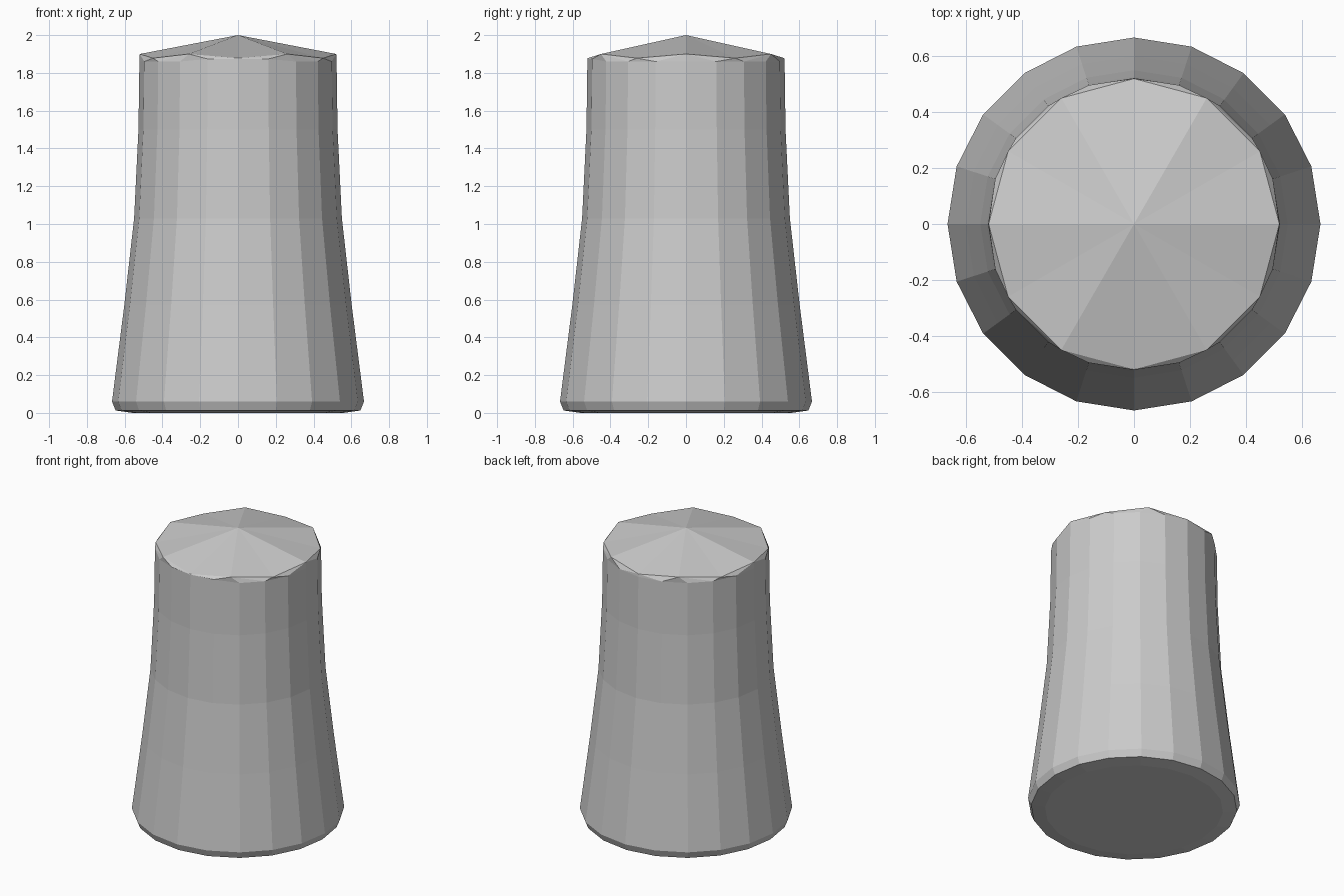
import bpy, bmesh
from math import cos, sin, pi

if "Cube" in bpy.data.objects:
    bpy.data.objects.remove(bpy.data.objects["Cube"])

SIDES = 20
# flared profile: radius, height
PROFILE = [(0.56, 0.0), (0.648, 0.013), (0.667, 0.06), (0.602, 0.57),
           (0.55, 1.03), (0.527, 1.5), (0.522, 1.86)]

bm = bmesh.new()


def ring(n, r, height):
    return [bm.verts.new((r * cos(2 * pi * i / n), r * sin(2 * pi * i / n), height(i)))
            for i in range(n)]


def loop_edges(verts):
    edges = []
    for a, b in zip(verts, verts[1:] + verts[:1]):
        edges.append(bm.edges.get((a, b)) or bm.edges.new((a, b)))
    return edges


# flared 20-sided wall
rings = [ring(SIDES, r, lambda i, z=z: z) for r, z in PROFILE]
for low, high in zip(rings, rings[1:]):
    for i in range(SIDES):
        j = (i + 1) % SIDES
        bm.faces.new((low[i], low[j], high[j], high[i]))
bm.faces.new(rings[0][::-1])

# wall rises to meet the cap along the front
for i in (14, 15, 16):
    rings[-1][i].co.z = 1.874

# shallow faceted cap: six raised spokes with lower points between
rim = ring(12, 0.52, lambda i: 1.9 if i % 2 == 0 else 1.878)
apex = bm.verts.new((0, 0, 2))
for i in range(12):
    bm.faces.new((rim[i], rim[(i + 1) % 12], apex))

# uneven seam between wall and cap
bmesh.ops.bridge_loops(bm, edges=loop_edges(rings[-1]) + loop_edges(rim))

bmesh.ops.recalc_face_normals(bm, faces=bm.faces[:])
mesh = bpy.data.meshes.new("tapered_post")
bm.to_mesh(mesh)
bm.free()
bpy.context.collection.objects.link(bpy.data.objects.new("tapered_post", mesh))
